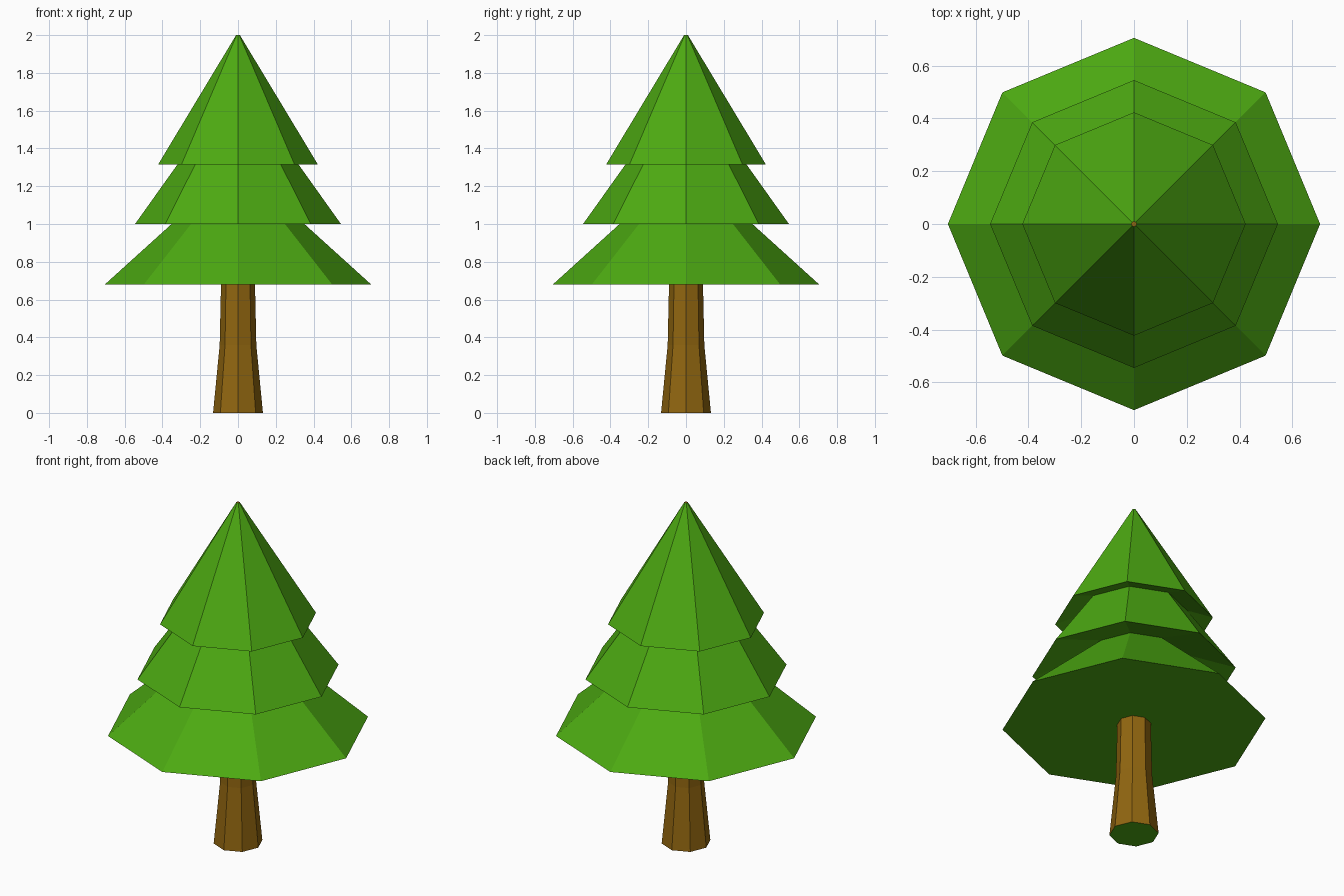
import bpy, bmesh, math

if "Cube" in bpy.data.objects:
    bpy.data.objects.remove(bpy.data.objects["Cube"])

SIDES = 8


def material(name, color):
    m = bpy.data.materials.new(name)
    m.diffuse_color = (*color, 1.0)
    m.use_nodes = True
    m.node_tree.nodes["Principled BSDF"].inputs["Base Color"].default_value = m.diffuse_color
    return m


green = material("leaf green", (0.074, 0.402, 0.006))
brown = material("bark brown", (0.283, 0.133, 0.005))


def lathe(name, profile, mats, cap_bottom=None, cap_top=None):
    """Revolve (radius, height) points into a flat-faced octagonal shell.
    Caps are given as material indices."""
    bm = bmesh.new()
    rings = [[bm.verts.new((r * math.cos(i * math.tau / SIDES),
                            r * math.sin(i * math.tau / SIDES), z))
              for i in range(SIDES)] for r, z in profile]
    for a, b in zip(rings, rings[1:]):
        for i in range(SIDES):
            j = (i + 1) % SIDES
            bm.faces.new((a[i], a[j], b[j], b[i]))
    if cap_bottom is not None:
        bm.faces.new(rings[0][::-1]).material_index = cap_bottom
    if cap_top is not None:
        bm.faces.new(rings[-1]).material_index = cap_top
    me = bpy.data.meshes.new(name)
    bm.to_mesh(me)
    bm.free()
    for m in mats:
        me.materials.append(m)
    ob = bpy.data.objects.new(name, me)
    bpy.context.collection.objects.link(ob)
    return ob


# Flared trunk with a green underside
lathe("trunk", [(0.132, 0), (0.097, 0.36), (0.09, 0.68)],
      [brown, green], cap_bottom=1)

# Three branch tiers; the upper two have slightly hollow undersides
lathe("lower_branches", [(0.09, 0.68), (0.705, 0.68), (0.23, 1.11)], [green])
lathe("middle_branches", [(0.23, 1.11), (0.545, 1.0), (0.285, 1.365)], [green])

# Top tier ends in a tiny brown tip
lathe("upper_branches", [(0.285, 1.365), (0.423, 1.315), (0.01, 2.0)],
      [green, brown], cap_top=1)
